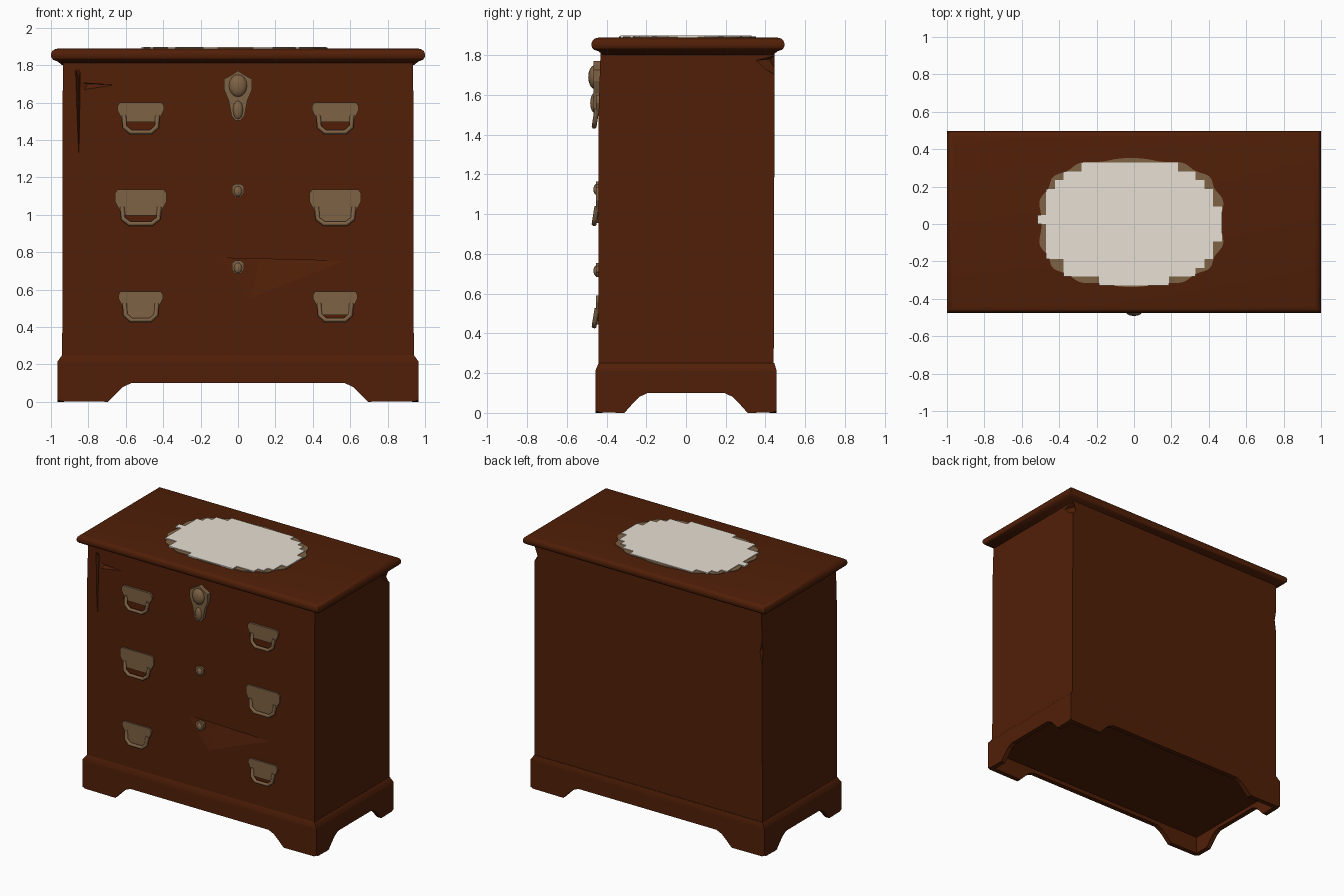
import bpy, bmesh, math
from mathutils import Vector

if "Cube" in bpy.data.objects:
    bpy.data.objects.remove(bpy.data.objects["Cube"])


def material(name, rgb):
    m = bpy.data.materials.new(name)
    m.use_nodes = True
    m.diffuse_color = (*rgb, 1)
    node = next(n for n in m.node_tree.nodes if n.type == "BSDF_PRINCIPLED")
    node.inputs["Base Color"].default_value = (*rgb, 1)
    node.inputs["Roughness"].default_value = 0.7
    return m


WOOD = material("dark wood", (0.081, 0.0135, 0.0022))
BRASS = material("aged brass", (0.21, 0.122, 0.058))
CLOTH = material("ivory cloth", (0.82, 0.76, 0.67))
FRONT, BACK, SIDE = -0.44, 0.445, 0.94


def finish(bm, name, mat):
    bmesh.ops.recalc_face_normals(bm, faces=bm.faces)
    mesh = bpy.data.meshes.new(name)
    bm.to_mesh(mesh)
    bm.free()
    ob = bpy.data.objects.new(name, mesh)
    bpy.context.collection.objects.link(ob)
    mesh.materials.append(mat)
    return ob


def activate(ob):
    bpy.ops.object.select_all(action="DESELECT")
    ob.select_set(True)
    bpy.context.view_layer.objects.active = ob


def smooth(ob):
    activate(ob)
    bpy.ops.object.shade_smooth_by_angle(angle=math.radians(40))


def prism(name, points, depth, mat):
    """Extrude a flat outline along the depth vector, closed at both ends."""
    bm = bmesh.new()
    near = [bm.verts.new(p) for p in points]
    far = [bm.verts.new(Vector(p) + Vector(depth)) for p in points]
    bm.faces.new(near)
    bm.faces.new(far)
    for i in range(len(points)):
        bm.faces.new((near[i - 1], near[i], far[i], far[i - 1]))
    finish(bm, name, mat)


def rings(name, sections, mat):
    """Loft rectangles given as (z, half width, front y, back y)."""
    bm = bmesh.new()
    loops = [[bm.verts.new(p) for p in
              ((-x, f, z), (x, f, z), (x, b, z), (-x, b, z))]
             for z, x, f, b in sections]
    for low, high in zip(loops, loops[1:]):
        for i in range(4):
            j = (i + 1) % 4
            bm.faces.new((low[i], low[j], high[j], high[i]))
    bm.faces.new(loops[0])
    bm.faces.new(loops[-1])
    return finish(bm, name, mat)


def cut(ob, points):
    """Carve a small wedge-shaped dent."""
    bm = bmesh.new()
    for p in points:
        bm.verts.new(p)
    bmesh.ops.convex_hull(bm, input=bm.verts)
    cutter = finish(bm, "dent_cutter", WOOD)
    cutter.hide_render = True
    mod = ob.modifiers.new("dent", "BOOLEAN")
    mod.operation = "DIFFERENCE"
    mod.solver = "EXACT"
    mod.object = cutter
    activate(ob)
    bpy.ops.object.modifier_apply(modifier=mod.name)
    bpy.data.objects.remove(cutter)


# Carcass with worn dents and open joints
body = rings("cabinet_body", [(0.13, SIDE, FRONT, BACK - 0.004), (1.5, SIDE - 0.002, FRONT, BACK),
                              (1.82, SIDE - 0.004, FRONT + 0.01, BACK)], WOOD)
f, b = FRONT - 0.01, BACK + 0.02
cut(body, [(-0.16, f, 0.77), (0.68, f, 0.75), (0.05, f, 0.5), (0.12, -0.4, 0.765)])
cut(body, [(-0.88, f, 1.81), (-0.84, f, 1.81), (-0.85, f, 1.2), (-0.85, -0.4, 1.72)])
cut(body, [(-0.87, f, 1.71), (-0.57, f, 1.69), (-0.84, f, 1.65), (-0.8, -0.41, 1.7)])
cut(body, [(0.96, b, 1.81), (0.96, b, 1.68), (0.96, 0.31, 1.77), (0.9, 0.42, 1.78), (0.92, b, 1.7)])
cut(body, [(-0.96, b, 1.8), (-0.96, b, 1.15), (-0.96, 0.41, 1.55), (-0.9, b, 1.5)])

# Moulded top: (height, inset from the widest edge)
profile = [(1.80, 0.06), (1.82, 0.035), (1.828, 0.012), (1.84, 0.002),
           (1.858, 0), (1.874, 0.006), (1.884, 0.018), (1.888, 0.035)]
smooth(rings("moulded_top", [(z, 1 - e, -0.476 + e, 0.496 - e) for z, e in profile], WOOD))

# Plinth boards with bracket feet, and the sloped trim above them
PX, PY, T = 0.965, 0.455, 0.035


def bracket(half, run, reach):
    right = [(half, 0.21), (half, 0.012), (half - 0.02, 0.002), (half - run, 0),
             (half - run - reach * 0.35, 0.045), (half - run - reach * 0.65, 0.08),
             (half - run - reach, 0.1)]
    return right + [(-u, v) for u, v in reversed(right)]


for name, s in (("front", -1), ("back", 1)):
    prism(name + "_plinth", [(u, s * PY, v) for u, v in bracket(PX, 0.27, 0.125)], (0, -s * T, 0), WOOD)
for name, s in (("right", -1), ("left", 1)):
    prism(name + "_plinth", [(s * PX, u, v) for u, v in bracket(PY, 0.145, 0.115)], (-s * T, 0, 0), WOOD)
smooth(rings("plinth_trim", [(0.19, PX, -PY, PY), (0.215, PX, -PY, PY),
                             (0.25, SIDE, FRONT, BACK)], WOOD))


# Runner on the top: scalloped border under a stepped cloth
def oval(a, b, power, count, wave):
    pts = []
    for i in range(count):
        t = math.tau * i / count
        r = 1 + wave * math.cos(14 * t)
        c, s = math.cos(t), math.sin(t)
        pts.append((a * r * math.copysign(abs(c) ** (2 / power), c) - 0.014,
                    b * r * math.copysign(abs(s) ** (2 / power), s) + 0.008))
    return pts


def stepped(points, grid):
    snapped = []
    for x, y in points:
        p = (round(x / grid) * grid, round(y / grid) * grid)
        if snapped and p[0] != snapped[-1][0] and p[1] != snapped[-1][1]:
            snapped.append((p[0], snapped[-1][1]))
        if not snapped or p != snapped[-1]:
            snapped.append(p)
    return snapped[:-1] if snapped[0] == snapped[-1] else snapped


prism("runner_border", [(x, y, 1.885) for x, y in oval(0.49, 0.338, 2.75, 140, -0.02)], (0, 0, 0.008), BRASS)
prism("runner_cloth", [(x, y, 1.889) for x, y in stepped(oval(0.468, 0.322, 2.8, 160, 0.025), 0.047)],
      (0, 0, 0.009), CLOTH)


# Drawer hardware
def plate(name, cx, cz, half_outline, depth=0.012):
    pts = half_outline + [(-u, v) for u, v in reversed(half_outline) if u]
    prism(name, [(cx + u, FRONT + 0.008, cz + v) for u, v in pts], (0, -depth - 0.008, 0), BRASS)


def bail(name, cx, cz, w, drop):
    curve = bpy.data.curves.new(name, "CURVE")
    curve.dimensions = "3D"
    curve.bevel_depth = 0.013
    curve.bevel_resolution = 2
    curve.use_fill_caps = True
    half = [(w, 0.02, 0.008), (w * 0.95, -drop * 0.6, 0.018), (w * 0.6, -drop, 0.022)]
    path = half + [(-u, v, d) for u, v, d in reversed(half)]
    line = curve.splines.new("POLY")
    line.points.add(len(path) - 1)
    for point, (u, v, d) in zip(line.points, path):
        point.co = (cx + u, FRONT - d, cz + v, 1)
    ob = bpy.data.objects.new(name, curve)
    bpy.context.collection.objects.link(ob)
    curve.materials.append(BRASS)


def knob(name, z, size, y):
    bpy.ops.mesh.primitive_uv_sphere_add(segments=16, ring_count=8, radius=1, location=(0, y, z))
    ob = bpy.context.object
    ob.name = name
    ob.scale = size
    ob.data.materials.append(BRASS)
    smooth(ob)


# (row, height, half width, plate top, plate bottom on the right and left)
for row, z, w, top, bottoms in (("upper", 1.51, 0.125, 0.09, (-0.015, -0.015)),
                                ("middle", 1.02, 0.138, 0.115, (-0.025, -0.065)),
                                ("lower", 0.505, 0.12, 0.085, (-0.06, -0.04))):
    for side, s, low in (("right", -1, bottoms[0]), ("left", 1, bottoms[1])):
        name, cx = f"{row}_{side}_handle", s * 0.52
        plate(name + "_plate", cx, z, [(w * 0.55, low), (w * 0.78, -0.005), (w, 0.05),
                                       (w, top - 0.02), (w * 0.9, top)])
        bail(name + "_bail", cx, z, w * 0.72, 0.068)

plate("upper_lock_plate", 0, 1.64, [(0.015, -0.135), (0.035, -0.11), (0.05, -0.03), (0.075, 0.03),
                                    (0.075, 0.085), (0.03, 0.11), (0, 0.13)], 0.025)
knob("upper_lock_boss", 1.69, (0.05, 0.032, 0.06), -0.46)
knob("upper_lock_drop", 1.56, (0.028, 0.022, 0.05), -0.46)
for row, z in (("middle", 1.13), ("lower", 0.72)):
    plate(row + "_lock_plate", 0, z, [(0.015, -0.035), (0.033, -0.01), (0.033, 0.02), (0.015, 0.035)])
    knob(row + "_lock_boss", z - 0.005, (0.022, 0.016, 0.028), -0.45)
